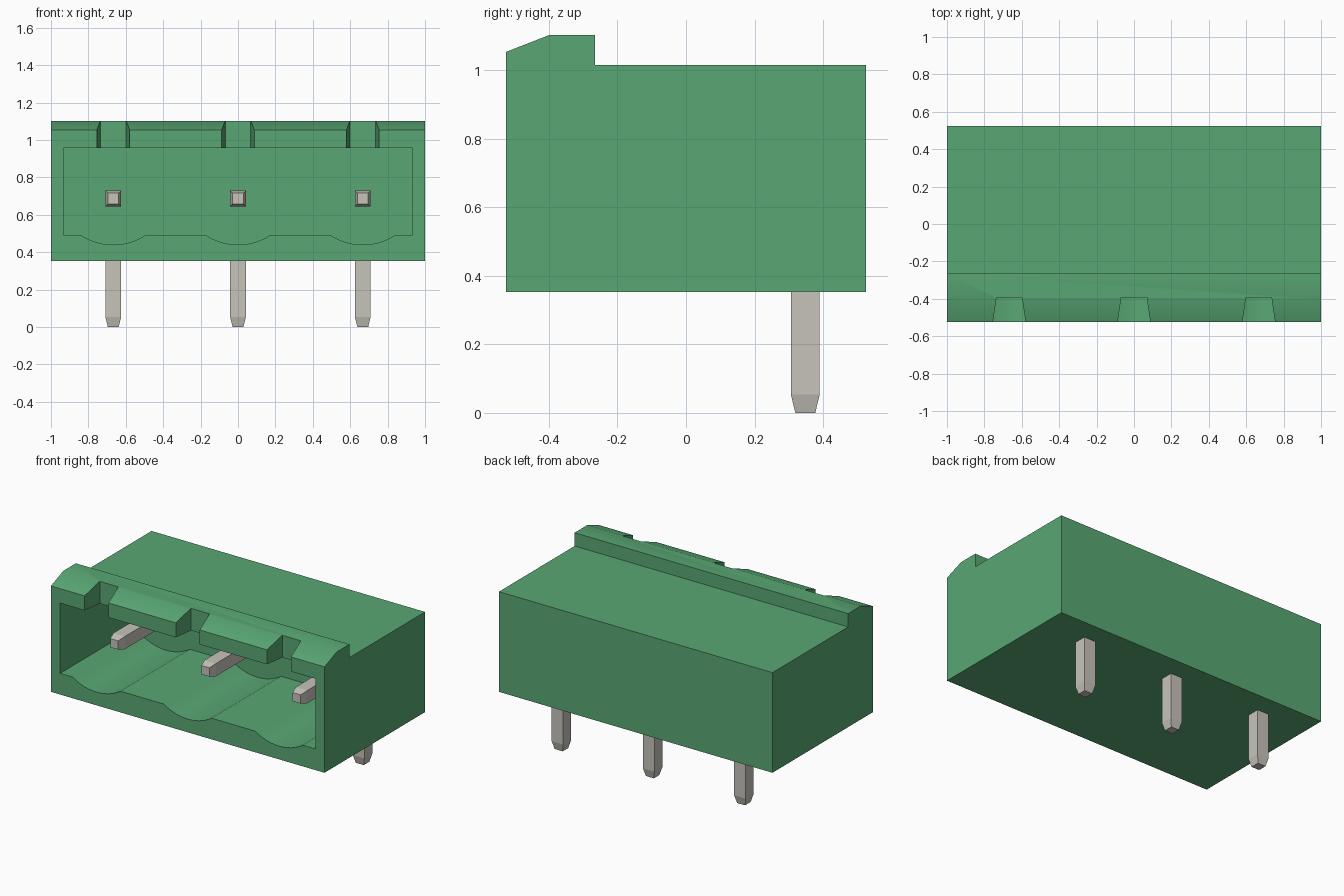
import bpy, bmesh, math
from mathutils import Vector

cube = bpy.data.objects.get("Cube")
if cube:
    bpy.data.objects.remove(cube, do_unlink=True)

PIN_XS = (-0.667, 0.0, 0.667)
PIN_Z, PIN_Y, PIN_R, TIP_R = 0.687, 0.348, 0.042, 0.029


def make_material(name, rgb, metallic=0.0):
    mat = bpy.data.materials.new(name)
    mat.use_nodes = True
    mat.diffuse_color = (*rgb, 1)
    mat.node_tree.nodes["Principled BSDF"].inputs["Base Color"].default_value = (*rgb, 1)
    return mat


green = make_material("green plastic", (0.10, 0.39, 0.175))
metal = make_material("tinned metal", (0.57, 0.55, 0.49))


def finish(name, bm, mat):
    bmesh.ops.recalc_face_normals(bm, faces=bm.faces)
    mesh = bpy.data.meshes.new(name)
    bm.to_mesh(mesh)
    bm.free()
    mesh.materials.append(mat)
    obj = bpy.data.objects.new(name, mesh)
    bpy.context.collection.objects.link(obj)
    return obj


def prism(name, points, offset, mat):
    """Extrude a closed outline of 3D points along an offset."""
    bm = bmesh.new()
    face = bm.faces.new([bm.verts.new(p) for p in points])
    new = bmesh.ops.extrude_face_region(bm, geom=[face])["geom"]
    moved = [v for v in new if isinstance(v, bmesh.types.BMVert)]
    bmesh.ops.translate(bm, verts=moved, vec=Vector(offset))
    return finish(name, bm, mat)


def activate(obj):
    bpy.ops.object.select_all(action='DESELECT')
    obj.select_set(True)
    bpy.context.view_layer.objects.active = obj


def cut(target, cutter):
    cutter.hide_render = True
    mod = target.modifiers.new("cut", 'BOOLEAN')
    mod.operation = 'DIFFERENCE'
    mod.solver = 'EXACT'
    mod.object = cutter
    activate(target)
    bpy.ops.object.modifier_apply(modifier=mod.name)
    bpy.data.objects.remove(cutter, do_unlink=True)


# Housing: side profile with the raised latch lip at the front
profile = [(-0.525, 0.353), (0.525, 0.353), (0.525, 1.015), (-0.265, 1.015),
           (-0.265, 1.103), (-0.397, 1.103), (-0.525, 1.053)]
housing = prism("housing", [(-1, y, z) for y, z in profile], (2, 0, 0), green)

# Plug cavity, its floor dipping into one rounded groove per pin
floor, half, sag, steps = 0.493, 0.175, 0.053, 12
radius = (half ** 2 + sag ** 2) / (2 * sag)
sweep = math.asin(half / radius)
outline = [(-0.933, 0.957), (-0.933, floor)]
for px in PIN_XS:
    for i in range(steps + 1):
        a = sweep * (2 * i / steps - 1)
        outline.append((px + radius * math.sin(a),
                        floor - sag + radius * (1 - math.cos(a))))
outline += [(0.933, floor), (0.933, 0.957)]
cut(housing, prism("cavity_cutter", [(x, -0.65, z) for x, z in outline],
                   (0, 0.85, 0), green))

# Tapered latch slots through the lip above each pin
y_in, y_out = -0.392, -0.658
for px in PIN_XS:
    slot = [(px - 0.107, y_out, 0.9), (px + 0.107, y_out, 0.9),
            (px + 0.068, y_in, 0.9), (px - 0.068, y_in, 0.9)]
    cut(housing, prism("slot_cutter", slot, (0, 0, 0.4), green))

activate(housing)
bpy.ops.object.shade_smooth_by_angle(angle=math.radians(25))


def pin(name, start, end, taper):
    """Square bar from start to end with a tapered tip at the end."""
    start, end = Vector(start), Vector(end)
    axis = (end - start).normalized()
    u = Vector((1, 0, 0))
    v = axis.cross(u)
    bm = bmesh.new()
    rings = []
    for c, r in ((start, PIN_R), (end - axis * taper, PIN_R), (end, TIP_R)):
        rings.append([bm.verts.new(c + u * r * a + v * r * b)
                      for a, b in ((-1, -1), (1, -1), (1, 1), (-1, 1))])
    bm.faces.new(rings[0])
    bm.faces.new(rings[-1])
    for lo, hi in zip(rings, rings[1:]):
        for i in range(4):
            j = (i + 1) % 4
            bm.faces.new((lo[i], lo[j], hi[j], hi[i]))
    return finish(name, bm, metal)


# Contacts: plug pin inside the cavity and solder pin below the housing
for side, px in zip(("right", "middle", "left"), PIN_XS):
    pin(side + "_contact_pin", (px, PIN_Y - PIN_R, PIN_Z), (px, -0.34, PIN_Z), 0.05)
    pin(side + "_solder_pin", (px, PIN_Y, PIN_Z + PIN_R), (px, PIN_Y, 0), 0.053)
